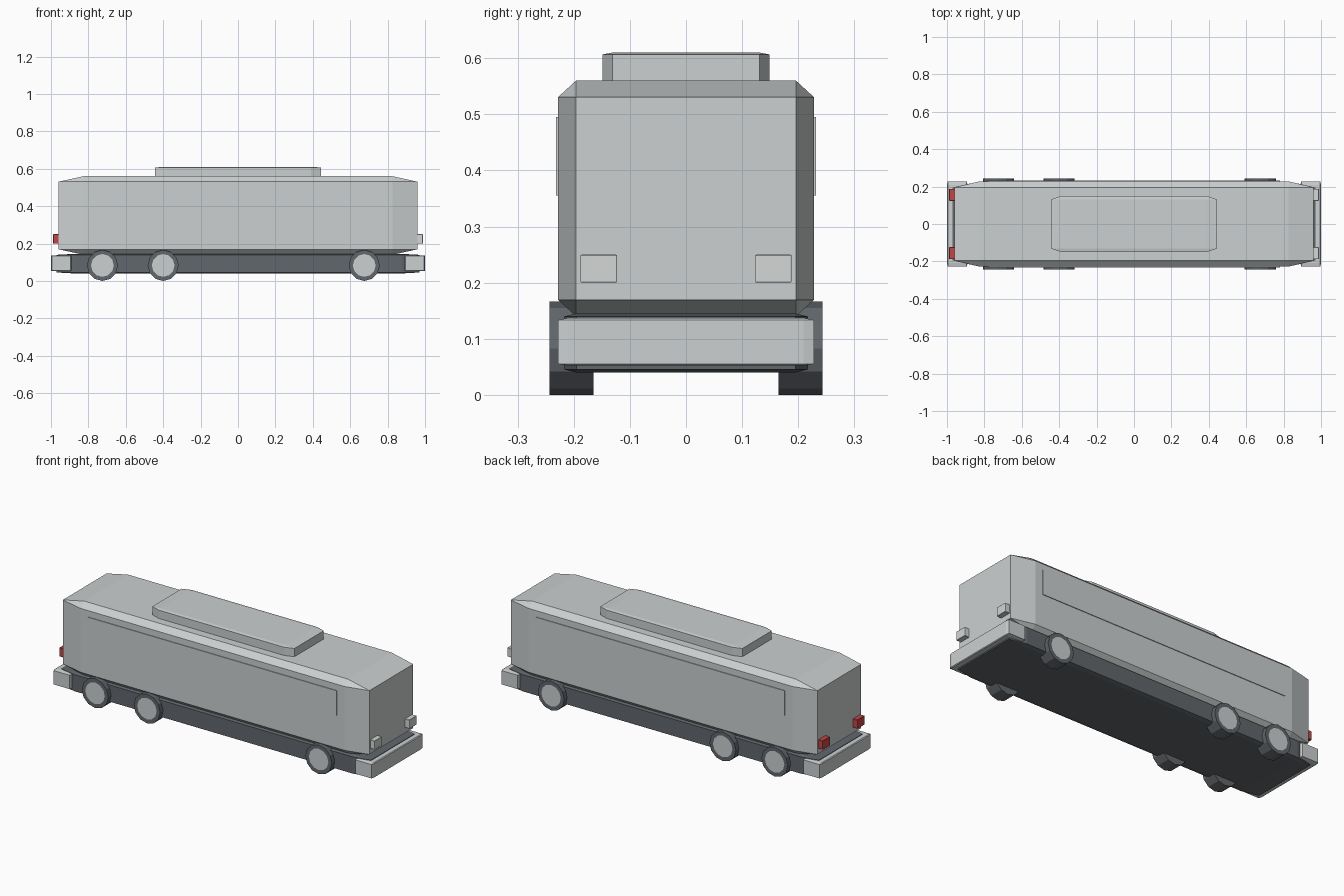
import bpy, bmesh
from math import radians
from mathutils import Matrix

old = bpy.data.objects.get("Cube")
if old:
    bpy.data.objects.remove(old)


def material(name, rgb):
    m = bpy.data.materials.new(name)
    m.use_nodes = True
    m.diffuse_color = (*rgb, 1)
    m.node_tree.nodes["Principled BSDF"].inputs["Base Color"].default_value = (*rgb, 1)
    return m


paint = material("pale grey paint", (0.6, 0.63, 0.63))
dark = material("dark grey", (0.12, 0.135, 0.15))
red = material("red lamp", (0.55, 0.06, 0.06))
lamp = material("white lamp", (0.66, 0.68, 0.68))


def finish(bm, name, *mats):
    mesh = bpy.data.meshes.new(name)
    bm.normal_update()
    bm.to_mesh(mesh)
    bm.free()
    for m in mats:
        mesh.materials.append(m)
    obj = bpy.data.objects.new(name, mesh)
    bpy.context.collection.objects.link(obj)
    return obj


def box(name, xs, ys, zs, mat, ratio=0.0):
    """Box between limits; the chamfer is cut on a unit cube, so it stretches with the box."""
    bm = bmesh.new()
    bmesh.ops.create_cube(bm, size=2)
    if ratio:
        bmesh.ops.bevel(bm, geom=bm.edges[:], offset=ratio, segments=1, affect='EDGES')
    for v in bm.verts:
        for i, (a, b) in enumerate((xs, ys, zs)):
            v.co[i] = (a + b) / 2 + v.co[i] * (b - a) / 2
    return finish(bm, name, mat)


def wheel(name, x, side):
    """Twelve-sided tyre with an inset hub on the outer face."""
    bm = bmesh.new()
    bmesh.ops.create_cone(bm, cap_ends=True, segments=12, radius1=0.083,
                          radius2=0.083, depth=0.078)
    bmesh.ops.transform(bm, verts=bm.verts, matrix=Matrix.Translation((x, side * 0.204, 0.083))
                        @ Matrix.Rotation(radians(-90 * side), 4, 'X'))
    bm.normal_update()
    outer = max(bm.faces, key=lambda f: f.normal.y * side)
    bmesh.ops.inset_region(bm, faces=[outer], thickness=0.022)
    outer.material_index = 1
    return finish(bm, name, dark, paint)


# Body, underframe and roof unit
box("body", (-0.96, 0.96), (-0.228, 0.228), (0.14, 0.56), paint, 0.14)
box("chassis", (-0.97, 0.97), (-0.217, 0.217), (0.04, 0.145), dark, 0.1)
box("roof_unit", (-0.445, 0.445), (-0.149, 0.149), (0.555, 0.61), paint, 0.12)

# Bumpers and lamps at both ends
for end, label, colour in ((1, "front", lamp), (-1, "rear", red)):
    box(label + "_bumper", sorted((end * 0.89, end)), (-0.228, 0.228),
        (0.052, 0.137), paint, 0.08)
    for side, hand in ((1, "left"), (-1, "right")):
        box(f"{label}_{hand}_lamp", sorted((end * 0.95, end * 0.988)),
            sorted((side * 0.123, side * 0.188)), (0.2, 0.25), colour, 0.06)

# Side panels and wheels
for side, hand in ((1, "left"), (-1, "right")):
    box(hand + "_side_panel", (-0.78, 0.78), sorted((side * 0.223, side * 0.232)),
        (0.355, 0.495), paint)
    for label, x in (("rear", -0.725), ("middle", -0.4), ("front", 0.675)):
        wheel(f"{label}_{hand}_wheel", x, side)
